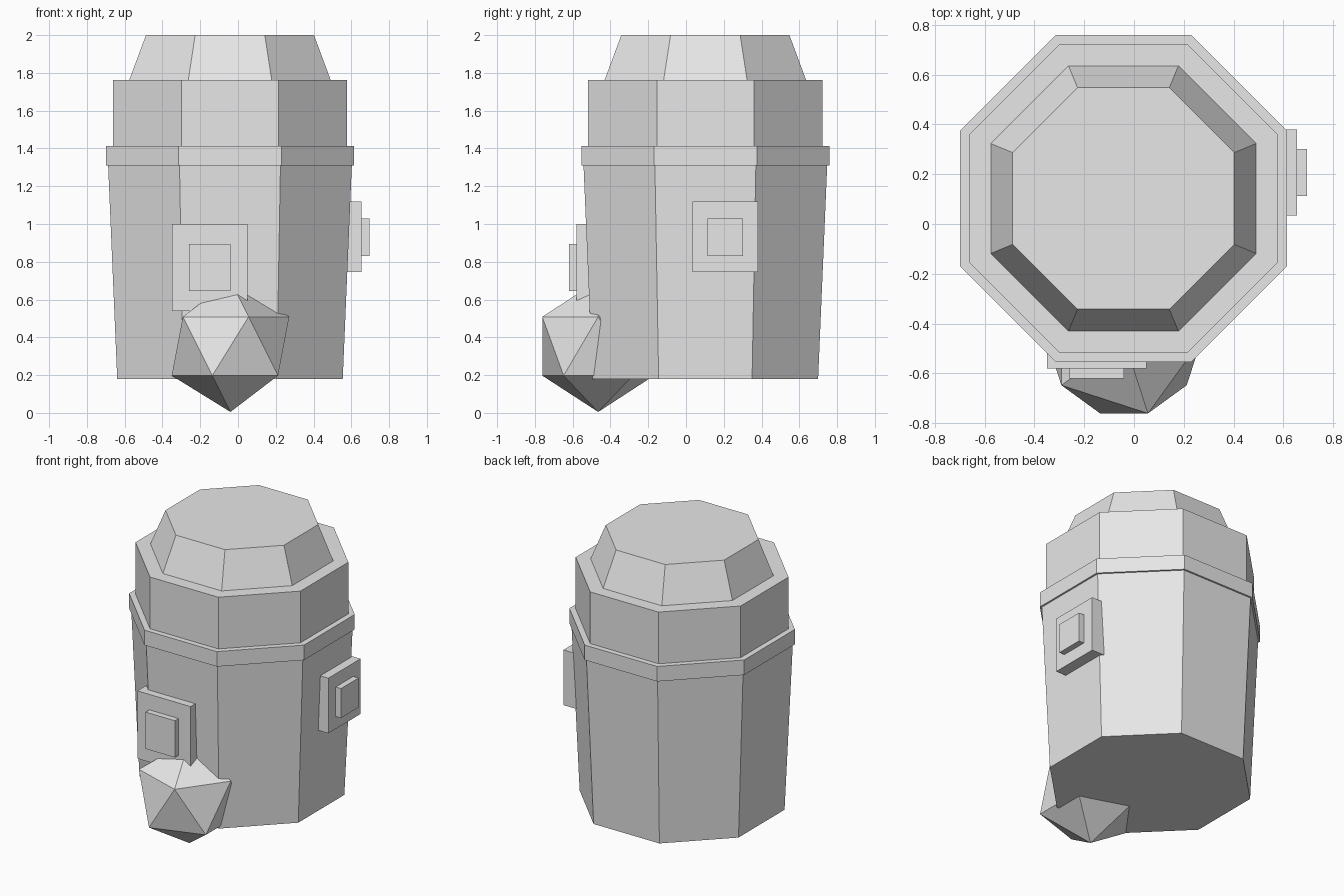
import bpy, bmesh, math

if "Cube" in bpy.data.objects:
    bpy.data.objects.remove(bpy.data.objects["Cube"])

CX, CY = -0.0425, 0.1025   # axis of the octagonal body

grey = bpy.data.materials.new("plain grey")
grey.diffuse_color = (0.8, 0.8, 0.8, 1)
grey.use_nodes = True
grey.node_tree.nodes["Principled BSDF"].inputs["Base Color"].default_value = grey.diffuse_color


def finish(name, bm):
    bmesh.ops.recalc_face_normals(bm, faces=bm.faces[:])
    mesh = bpy.data.meshes.new(name)
    bm.to_mesh(mesh)
    bm.free()
    mesh.materials.append(grey)
    obj = bpy.data.objects.new(name, mesh)
    bpy.context.collection.objects.link(obj)
    return obj


def octagon_stack(name, profile):
    """Closed octagonal solid from (apothem, height) steps."""
    bm = bmesh.new()
    rings = []
    for apothem, z in profile:
        r = apothem / math.cos(math.pi / 8)
        angles = [math.pi / 8 + i * math.pi / 4 for i in range(8)]
        rings.append([bm.verts.new((CX + r * math.cos(a), CY + r * math.sin(a), z))
                      for a in angles])
    for low, high in zip(rings, rings[1:]):
        for i in range(8):
            j = (i + 1) % 8
            bm.faces.new((low[i], low[j], high[j], high[i]))
    bm.faces.new(rings[0][::-1])
    bm.faces.new(rings[-1])
    return finish(name, bm)


def box(name, x, y, z):
    """Box between the given (low, high) limits."""
    bm = bmesh.new()
    bmesh.ops.create_cube(bm, size=1)
    for v in bm.verts:
        v.co = [(lo + hi) / 2 + c * (hi - lo) for c, (lo, hi) in zip(v.co, (x, y, z))]
    return finish(name, bm)


# Tapered body, raised band, collar and bevelled lid
octagon_stack("barrel_body", [
    (0.597, 0.18), (0.645, 1.31), (0.657, 1.31), (0.657, 1.412),
    (0.62, 1.412), (0.62, 1.763), (0.533, 1.763), (0.445, 2.0)])

# Front panel with its raised button
box("front_panel", (-0.35, 0.05), (-0.58, -0.48), (0.54, 1.0))
box("front_button", (-0.26, -0.04), (-0.62, -0.57), (0.645, 0.895))

# Right panel with its raised button
box("right_panel", (0.53, 0.655), (0.035, 0.38), (0.745, 1.12))
box("right_button", (0.645, 0.695), (0.113, 0.302), (0.83, 1.03))

# Faceted foot at the front
bm = bmesh.new()
bmesh.ops.create_icosphere(bm, subdivisions=1, radius=0.348)
bmesh.ops.translate(bm, verts=bm.verts[:], vec=(-0.04, -0.465, 0.353))
finish("faceted_foot", bm)
